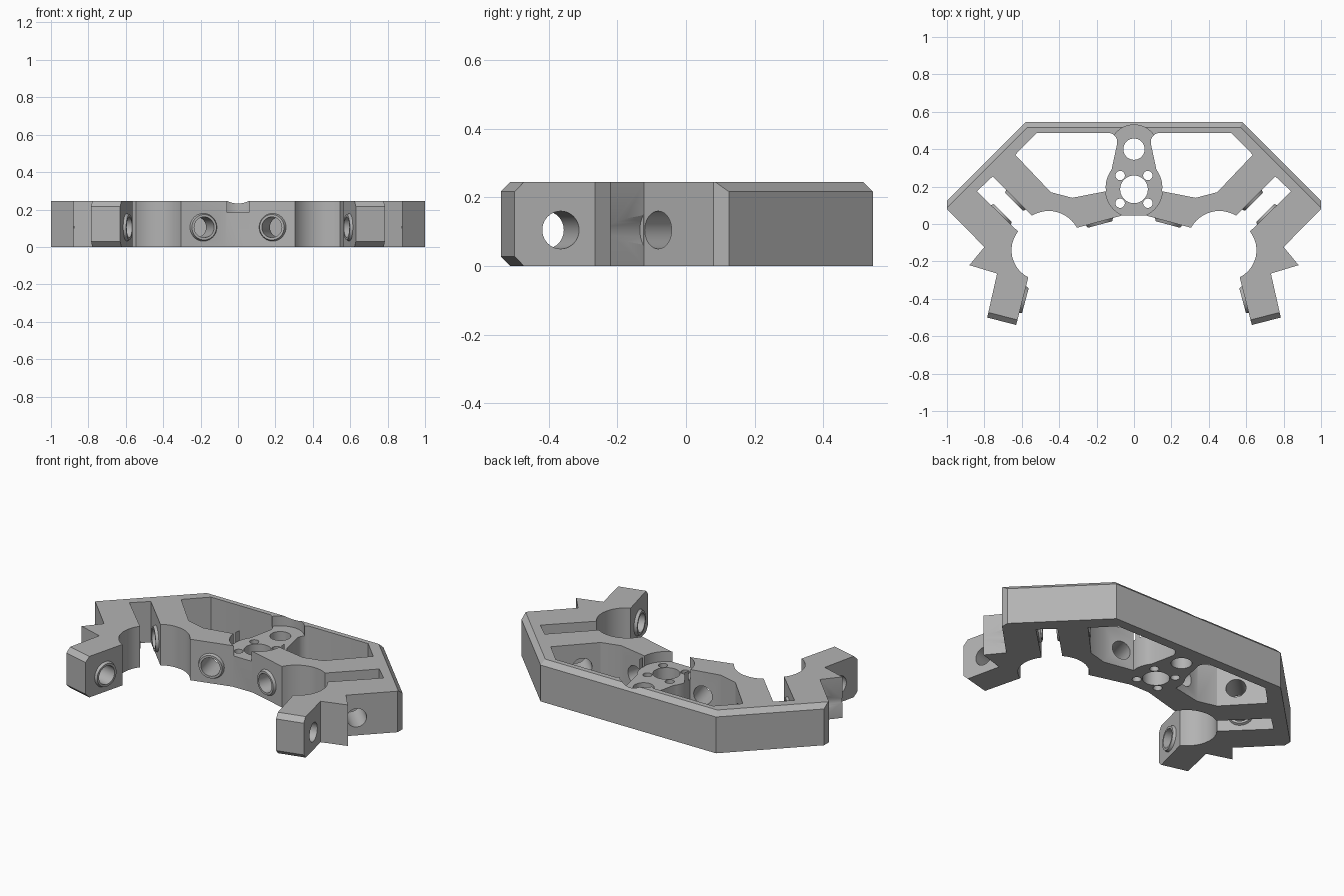
import bpy, bmesh, math
from mathutils import Vector

if bpy.data.objects.get("Cube"):
    bpy.data.objects.remove(bpy.data.objects["Cube"])

HEIGHT = 0.245
AXIS_Z = 0.105   # height of all cross-drilled holes

grey = bpy.data.materials.new("plain grey")
grey.use_nodes = True
colour = (0.45, 0.45, 0.45, 1)
grey.diffuse_color = colour
grey.node_tree.nodes["Principled BSDF"].inputs["Base Color"].default_value = colour


def arc(a, b, sag, n=12):
    """Points from a to b, bulging to the left by sag."""
    a, b = Vector(a), Vector(b)
    d = (b - a).normalized()
    left = Vector((-d.y, d.x))
    c = (b - a).length / 2
    r = (c * c + sag * sag) / (2 * sag)
    centre = (a + b) / 2 + left * (sag - r)
    th = math.asin(c / abs(r))
    pts = []
    for i in range(n + 1):
        t = th * (2 * i / n - 1)
        pts.append(tuple(centre + left * r * math.cos(t) + d * abs(r) * math.sin(t)))
    return pts


def finish(name, bm):
    bmesh.ops.recalc_face_normals(bm, faces=bm.faces)
    mesh = bpy.data.meshes.new(name)
    bm.to_mesh(mesh)
    bm.free()
    mesh.materials.append(grey)
    ob = bpy.data.objects.new(name, mesh)
    bpy.context.collection.objects.link(ob)
    return ob


def prism_bm(points, z0, z1):
    bm = bmesh.new()
    face = bm.faces.new([bm.verts.new((x, y, z0)) for x, y in points])
    new = bmesh.ops.extrude_face_region(bm, geom=[face])["geom"]
    verts = [v for v in new if isinstance(v, bmesh.types.BMVert)]
    bmesh.ops.translate(bm, verts=verts, vec=(0, 0, z1 - z0))
    return bm


def rod(name, start, end, r1, r2=None, n=40):
    """Cylinder or cone between two points."""
    start, end = Vector(start), Vector(end)
    d = end - start
    bm = bmesh.new()
    bmesh.ops.create_cone(bm, cap_ends=True, segments=n, radius1=r1,
                          radius2=r1 if r2 is None else r2, depth=d.length)
    turn = d.to_track_quat("Z", "Y").to_matrix()
    bmesh.ops.rotate(bm, verts=bm.verts, matrix=turn)
    bmesh.ops.translate(bm, verts=bm.verts, vec=(start + end) / 2)
    return finish(name, bm)


def combine(tool, operation):
    mod = body.modifiers.new(operation.lower(), "BOOLEAN")
    mod.operation = operation
    mod.solver = "EXACT"
    mod.object = tool
    bpy.context.view_layer.objects.active = body
    bpy.ops.object.modifier_apply(modifier=mod.name)
    bpy.data.objects.remove(tool)


# Outline of one half, from the front centre round to the back
half = [(0.065, 0.045)]
half += arc((0.305, -0.02), (0.545, 0.045), 0.053)
half += [(0.755, 0.255), (0.84, 0.175)]
half += arc((0.62, -0.04), (0.565, -0.285), 0.06)
half += [(0.63, -0.54), (0.785, -0.5), (0.732, -0.265), (0.88, -0.22),
         (0.8, -0.123), (1.0, 0.08), (1.0, 0.125), (0.58, 0.545)]
bm = prism_bm(half + [(-x, y) for x, y in reversed(half)], 0, HEIGHT)

# Chamfers on the back rim and on the prong ends
rim = []
for e in bm.edges:
    a, b = (v.co for v in e.verts)
    if abs(a.z - b.z) > 0.01:
        continue
    back = min(a.y, b.y) > 0.12 and max(a.y, b.y) > 0.5 and a.z > 0.1
    prong_end = max(a.y, b.y) < -0.49
    if back or prong_end:
        rim.append(e)
bmesh.ops.bevel(bm, geom=rim, offset=0.028, offset_type="OFFSET", segments=1,
                profile=0.5, affect="EDGES")
body = finish("frame", bm)

# Triangular window beside the central strut
window = [(0.52, 0.487), (0.635, 0.37), (0.445, 0.17), (0.33, 0.14)]
window += arc((0.15, 0.175), (0.12, 0.29), -0.012, 6)
window += arc((0.09, 0.43), (0.13, 0.487), 0.014, 6)

# Cross holes: far end, near end, and the faces carrying a raised collar
s15, c15 = math.sin(math.radians(15)), math.cos(math.radians(15))
holes = [
    ((0.88, -0.12), (0.48, 0.28)),
    ((0.835, -0.345), (0.5, -0.43)),
    ((0.185 - 0.1 * s15, 0.013 - 0.1 * c15), (0.185 + 0.2 * s15, 0.013 + 0.2 * c15)),
]
collars = [
    ((0.7125, 0.0475), (-0.707, 0.707)),
    ((0.63, 0.13), (0.707, -0.707)),
    ((0.596, -0.405), (-c15, -s15)),
    ((0.185, 0.013), (-s15, -c15)),
]

for sx in (1, -1):
    combine(finish("window_cutter", prism_bm([(sx * x, y) for x, y in window], -0.1, 0.4)),
            "DIFFERENCE")
    for (x, y), (dx, dy) in collars:
        ends = [(sx * (x + dx * t), y + dy * t, AXIS_Z) for t in (-0.02, 0.016)]
        combine(rod("collar", *ends, 0.083, 0.068), "UNION")
    for a, b in holes:
        combine(rod("drill", (sx * a[0], a[1], AXIS_Z), (sx * b[0], b[1], AXIS_Z), 0.055),
                "DIFFERENCE")
    # Screw clearance scooped from the side spur
    combine(rod("scoop", (sx * 0.843, -0.083, AXIS_Z), (sx * 1.04, -0.28, AXIS_Z), 0.073),
            "DIFFERENCE")

# Recess over the hub and strut
bm = bmesh.new()
for cy, r in ((0.185, 0.152), (0.4, 0.13)):
    for i in range(48):
        t = i * math.tau / 48
        for z in (0.185, 0.35):
            bm.verts.new((r * math.cos(t), cy + r * math.sin(t), z))
bmesh.ops.convex_hull(bm, input=bm.verts)
bmesh.ops.dissolve_limit(bm, angle_limit=0.01, verts=bm.verts, edges=bm.edges)
combine(finish("recess_cutter", bm), "DIFFERENCE")

# Vertical holes: hub bore, strut bore and four screw holes
bores = [(0, 0.185, 0.074), (0, 0.4, 0.057)]
bores += [(sx * 0.074, 0.185 + sy * 0.074, 0.025) for sx in (1, -1) for sy in (1, -1)]
for x, y, r in bores:
    combine(rod("bore", (x, y, -0.1), (x, y, 0.4), r), "DIFFERENCE")

bpy.ops.object.select_all(action="DESELECT")
body.select_set(True)
bpy.context.view_layer.objects.active = body
bpy.ops.object.shade_smooth_by_angle(angle=math.radians(30))
